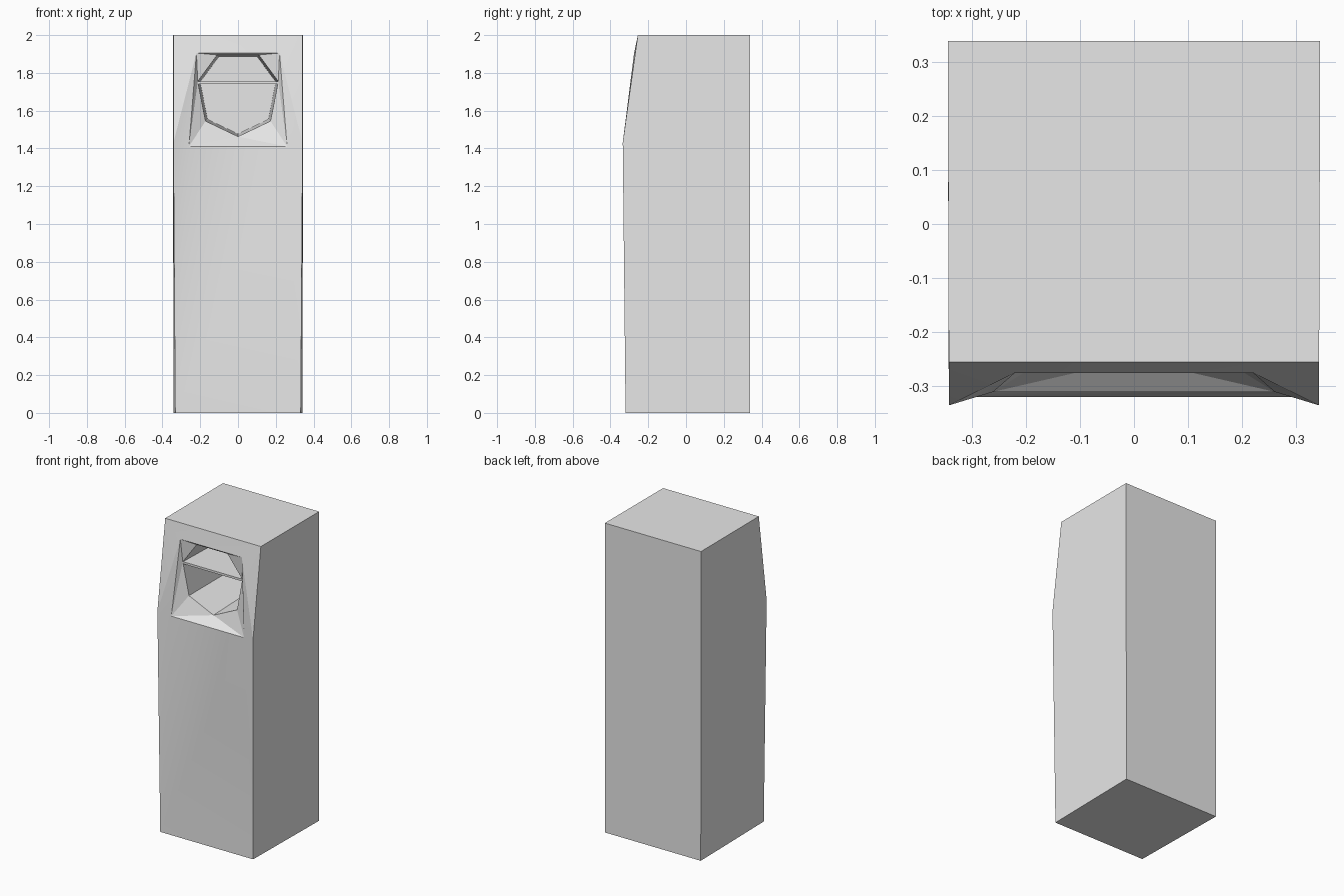
import bpy, bmesh, math

cube = bpy.data.objects.get("Cube")
if cube:
    bpy.data.objects.remove(cube, do_unlink=True)

grey = bpy.data.materials.new("plain grey")
grey.use_nodes = True
GREY = (0.8, 0.8, 0.8, 1)
grey.diffuse_color = GREY
grey.node_tree.nodes["Principled BSDF"].inputs["Base Color"].default_value = GREY


def add_mesh(name, bm):
    bmesh.ops.recalc_face_normals(bm, faces=bm.faces)
    mesh = bpy.data.meshes.new(name)
    bm.to_mesh(mesh)
    bm.free()
    mesh.materials.append(grey)
    obj = bpy.data.objects.new(name, mesh)
    bpy.context.collection.objects.link(obj)
    return obj


# Cabinet: named points on the -x half, mirrored to the +x half
half = {
    "base": (-0.332, -0.32, 0), "base_back": (-0.342, 0.338, 0),
    "chest": (-0.342, -0.335, 1.43),
    "top": (-0.342, -0.255, 2), "top_back": (-0.344, 0.338, 2),
    "sill": (-0.26, -0.31, 1.41), "brow": (-0.22, -0.275, 1.905),
    "low": (-0.172, -0.255, 1.545), "wide": (-0.213, -0.26, 1.755),
    "high": (-0.11, -0.265, 1.895),
}
bm = bmesh.new()
L = {k: bm.verts.new(p) for k, p in half.items()}
R = {k: bm.verts.new((-p[0], p[1], p[2])) for k, p in half.items()}
tip = bm.verts.new((0, -0.25, 1.463))

# Faces that span both halves
for a, b in (("base", "sill"), ("brow", "top"), ("high", "brow"),
             ("top", "top_back"), ("top_back", "base_back"), ("base_back", "base")):
    bm.faces.new((L[a], R[a], R[b], L[b]))
bm.faces.new((L["sill"], R["sill"], tip))

# Faces repeated on each half: side wall, front border and recess around the opening
for S in (L, R):
    for names in ("base chest top top_back base_back", "base sill chest",
                  "chest sill brow", "chest brow top", "sill low wide",
                  "sill wide brow", "brow wide high"):
        bm.faces.new([S[n] for n in names.split()])
    bm.faces.new((S["sill"], tip, S["low"]))

# Seven-sided tunnel, tapering towards a closed back
BACK, TAPER, MID = 0.2, 0.94, 1.7
ring = [L["high"], L["wide"], L["low"], tip, R["low"], R["wide"], R["high"]]
inner = [bm.verts.new((v.co.x * TAPER, BACK, MID + (v.co.z - MID) * TAPER)) for v in ring]
for i in range(7):
    j = (i + 1) % 7
    bm.faces.new((ring[i], ring[j], inner[j], inner[i]))
bm.faces.new(inner)
cabinet = add_mesh("cabinet", bm)

bpy.ops.object.select_all(action='DESELECT')
cabinet.select_set(True)
bpy.context.view_layer.objects.active = cabinet
bpy.ops.object.shade_smooth_by_angle(angle=math.radians(20))

# Thin shelf dividing the opening
bm = bmesh.new()
bmesh.ops.create_cube(bm, size=1)
for v in bm.verts:
    front = v.co.y < 0
    v.co.x *= 0.424 if front else 0.4
    v.co.y = -0.258 if front else BACK
    v.co.z = 1.748 + v.co.z * 0.014
add_mesh("shelf", bm)
